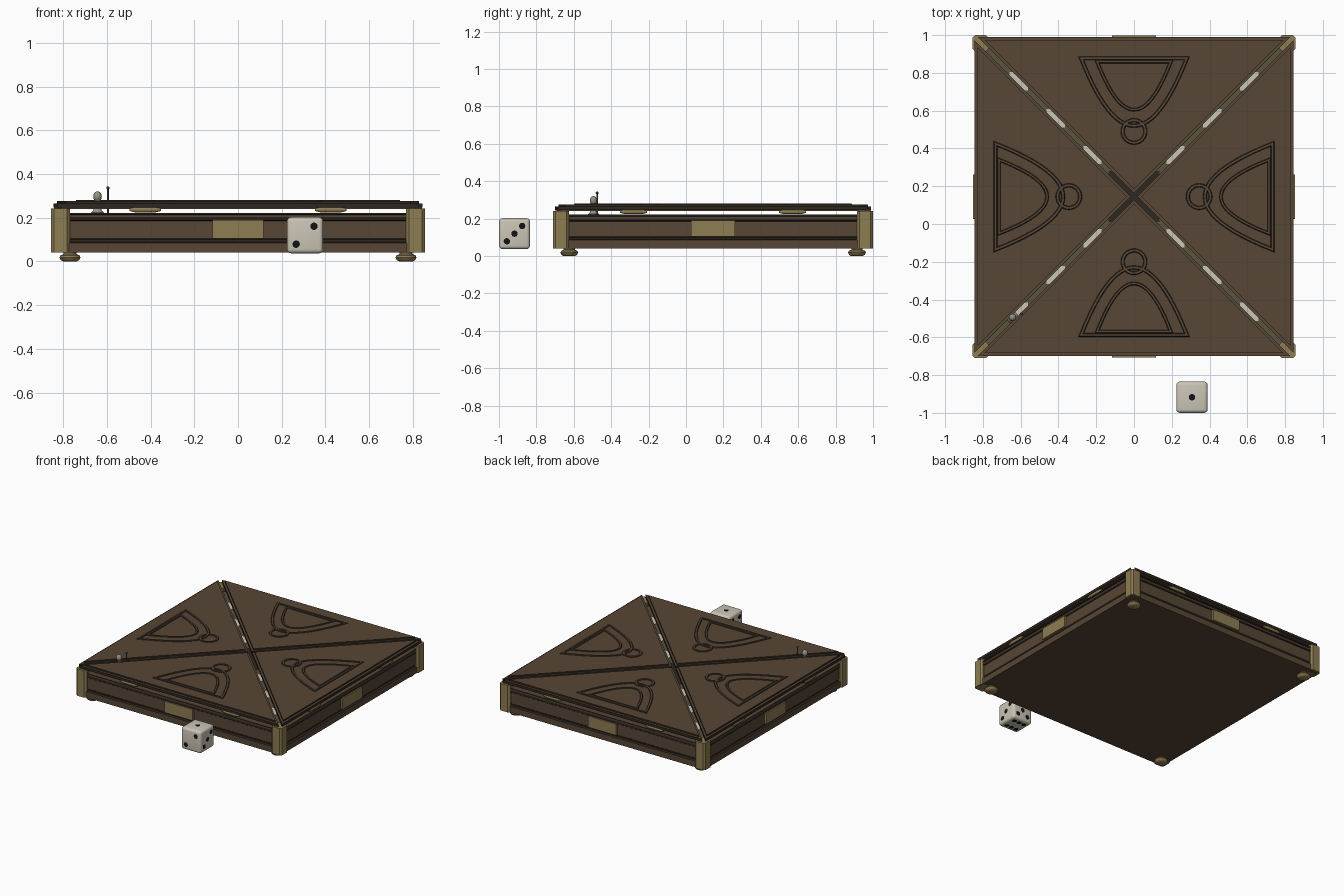
import bpy, bmesh, math
from mathutils import Vector, Matrix

if "Cube" in bpy.data.objects:
    bpy.data.objects.remove(bpy.data.objects["Cube"])

CY = 0.145  # box centre along y


def material(name, rgb):
    m = bpy.data.materials.new(name)
    m.use_nodes = True
    m.diffuse_color = (*rgb, 1)
    b = m.node_tree.nodes["Principled BSDF"]
    b.inputs["Base Color"].default_value = (*rgb, 1)
    b.inputs["Roughness"].default_value = 0.7
    return m


WOOD = material("brown wood", (0.095, 0.062, 0.036))
DARK = material("dark wood", (0.028, 0.02, 0.014))
BRASS = material("brass", (0.27, 0.205, 0.085))
CREAM = material("cream", (0.6, 0.56, 0.47))
BLACK = material("black", (0.006, 0.006, 0.006))
FELT = material("olive board", (0.1, 0.085, 0.05))
PEWTER = material("pewter", (0.3, 0.28, 0.22))


def finish(name, bm, mats, loc=(0, 0, 0), turn=0, smooth=False):
    bmesh.ops.recalc_face_normals(bm, faces=bm.faces)
    me = bpy.data.meshes.new(name)
    bm.to_mesh(me)
    bm.free()
    ob = bpy.data.objects.new(name, me)
    bpy.context.collection.objects.link(ob)
    for m in mats:
        me.materials.append(m)
    ob.location = loc
    ob.rotation_euler.z = turn
    if smooth:
        bpy.ops.object.select_all(action="DESELECT")
        ob.select_set(True)
        bpy.context.view_layer.objects.active = ob
        bpy.ops.object.shade_smooth_by_angle(angle=math.radians(40))
    return ob


def box(name, mat, centre, size, turn=0, bevel=0, segments=1, upright=False):
    # centre is relative to the box centre and turned around it
    bm = bmesh.new()
    bmesh.ops.create_cube(bm, size=1)
    bmesh.ops.scale(bm, vec=size, verts=bm.verts)
    if bevel:
        edges = [e for e in bm.edges if not upright or
                 abs(e.verts[0].co.z - e.verts[1].co.z) > 0.001]
        bmesh.ops.bevel(bm, geom=edges, offset=bevel, segments=segments,
                        profile=0.5, affect="EDGES")
    bmesh.ops.translate(bm, vec=centre, verts=bm.verts)
    return finish(name, bm, [mat], (0, CY, 0), turn, segments > 1)


def loft(name, mats, rings, loc, sides, rule=None, matrix=None, turn=0):
    # rings of (radius, height), capped at both ends
    bm = bmesh.new()
    rows = []
    for r, z in rings:
        a = [2 * math.pi * (i + 0.5) / sides for i in range(sides)]
        rows.append([bm.verts.new((r * math.cos(t), r * math.sin(t), z)) for t in a])
    for lo, hi in zip(rows, rows[1:]):
        for i in range(sides):
            j = (i + 1) % sides
            bm.faces.new((lo[i], lo[j], hi[j], hi[i]))
    bm.faces.new(rows[0][::-1])
    bm.faces.new(rows[-1])
    if rule:
        for f in bm.faces:
            f.material_index = rule(f.calc_center_median())
    if matrix:
        bmesh.ops.transform(bm, matrix=matrix, verts=bm.verts)
    return finish(name, bm, mats, loc, turn, sides > 4)


def slab(name, mats, pts, z0, z1, turn):
    # flat plate with its own colour on the side walls
    bm = bmesh.new()
    lo = [bm.verts.new((x, y, z0)) for x, y in pts]
    hi = [bm.verts.new((x, y, z1)) for x, y in pts]
    bm.faces.new(lo[::-1])
    bm.faces.new(hi)
    for i in range(len(pts)):
        j = (i + 1) % len(pts)
        bm.faces.new((lo[i], lo[j], hi[j], hi[i])).material_index = 1
    return finish(name, bm, mats, (0, CY, 0), turn)


def ridge(name, pts, z, turn, width=0.012, slope=0.004, height=0.005):
    # closed raised moulding with dark sloping sides
    bm = bmesh.new()
    n = len(pts)
    loops = []
    for i in range(n):
        p, a, b = (Vector(pts[k % n]) for k in (i, i - 1, i + 1))
        d1, d2 = (p - a).normalized(), (b - p).normalized()
        n1, n2 = Vector((d1.y, -d1.x)), Vector((d2.y, -d2.x))
        m = (n1 + n2).normalized()
        m /= max(m.dot(n1), 0.4)
        h = width / 2
        loops.append([bm.verts.new((*(p + m * o), z + t)) for o, t in
                      ((h + slope, 0), (h, height), (-h, height), (-h - slope, 0))])
    for i in range(n):
        a, b = loops[i], loops[(i + 1) % n]
        for k in range(3):
            bm.faces.new((a[k], b[k], b[k + 1], a[k + 1])).material_index = int(k != 1)
    return finish(name, bm, [WOOD, DARK], (0, CY, 0), turn)


def triangle(outer, gap):
    g = gap * math.sqrt(2)
    return [(0, -g), (g - outer, -outer), (outer - g, -outer)]


def arch(half, base, apex, steps=24):
    us = [half * (2 * i / steps - 1) for i in range(steps + 1)]
    return [(u, -(apex + (base - apex) * (u / half) ** 2)) for u in us]


# Moulded square case
profile = [(0.845, 0.04), (0.845, 0.085), (0.832, 0.09), (0.832, 0.1), (0.836, 0.104),
           (0.836, 0.186), (0.842, 0.19), (0.842, 0.2), (0.838, 0.202), (0.838, 0.212),
           (0.842, 0.214), (0.842, 0.222), (0.8, 0.222), (0.8, 0.208)]
loft("case", [WOOD, DARK], [(r * math.sqrt(2), z) for r, z in profile], (0, CY, 0), 4,
     lambda c: int(0.085 < c.z < 0.101 or 0.186 < c.z < 0.2 or 0.212 < c.z < 0.2215))

# Inner board with pale tiles on the diagonals
box("board", FELT, (0, 0, 0.211), (1.59, 1.59, 0.006))
box("board_centre", DARK, (0, 0, 0.2145), (0.27, 0.27, 0.003))
for sx in (-1, 1):
    for sy in (-1, 1):
        for d in (0.22, 0.415, 0.61):
            box("pale_tile", CREAM, (sx * d, sy * d, 0.2145), (0.097, 0.097, 0.003))
        # Corner posts and bun feet
        box("corner_post", BRASS, (sx * 0.8125, sy * 0.8125, 0.141), (0.085, 0.085, 0.202),
            bevel=0.013, upright=True)
        loft("foot", [BRASS], [(0.03, 0), (0.042, 0.006), (0.048, 0.018), (0.044, 0.028),
                               (0.03, 0.034), (0.03, 0.042)],
             (sx * 0.769, CY + sy * 0.769, 0), 24)

# Four sides: lid panel, carved ornament, plaque and hinges
for k in range(4):
    turn = k * math.pi / 2
    slab("lid_panel", [WOOD, DARK], triangle(0.845, 0.012), 0.246, 0.266, turn)
    slab("lid_panel_lip", [WOOD, WOOD], triangle(0.836, 0.016), 0.241, 0.247, turn)
    slab("lid_panel_top", [WOOD, DARK], triangle(0.828, 0.027), 0.266, 0.277, turn)
    ridge("outer_arch", arch(0.28, 0.733, 0.375), 0.277, turn)
    ridge("inner_arch", arch(0.195, 0.715, 0.46), 0.277, turn, 0.01)
    ring = [(0.06 * math.cos(t * math.pi / 16), -0.345 + 0.06 * math.sin(t * math.pi / 16))
            for t in range(32)]
    ridge("ring_ornament", ring, 0.277, turn)
    box("plaque", BRASS, (0, -0.842, 0.148), (0.235, 0.02, 0.084), turn)
    for s in (-1, 1):
        m = Matrix.Translation((s * 0.425, -0.832, 0.237)) @ Matrix.Rotation(math.pi / 2, 4, "Y")
        loft("hinge", [BRASS], [(0.006, -0.072), (0.013, -0.045), (0.013, 0.045), (0.006, 0.072)],
             (0, CY, 0), 16, matrix=m, turn=turn)

# Small figure with a staff, standing in the gap
fig = (-0.643, -0.495, 0)
loft("figure_body", [PEWTER], [(0.03, 0.214), (0.03, 0.224), (0.02, 0.232), (0.012, 0.26),
                               (0.012, 0.275)], fig, 16)
loft("figure_head", [PEWTER], [(0.02 * math.sin(a), 0.297 - 0.024 * math.cos(a))
                               for a in [math.pi * (i + 0.2) / 8.4 for i in range(9)]], fig, 16)
loft("figure_staff", [FELT], [(0.004, 0.214), (0.004, 0.33), (0.008, 0.334), (0.008, 0.34),
                              (0.004, 0.344)], (-0.595, -0.475, 0), 10)

# Die with pips; opposite faces add up to seven
centre, half, o = Vector((0.307, -0.917, 0.12)), 0.0825, 0.041
box("die", CREAM, centre - Vector((0, CY, 0)), (2 * half,) * 3, bevel=0.018, segments=4)
two = [(-o, -o), (o, o)]
four = two + [(-o, o), (o, -o)]
mid = [(0, 0)]
six = four + [(0, -o), (0, o)]
faces = [((0, 0, 1), mid), ((0, -1, 0), two), ((1, 0, 0), two + mid),
         ((-1, 0, 0), four), ((0, 1, 0), four + mid), ((0, 0, -1), six)]
for normal, pips in faces:
    nv = Vector(normal)
    up = Vector((0, 1, 0)) if nv.z else Vector((0, 0, 1))
    side = up.cross(nv)
    rot = nv.to_track_quat("Z", "Y").to_matrix().to_4x4()
    for a, b in pips:
        at = centre + nv * (half - 0.003) + side * a + up * b
        loft("die_pip", [BLACK], [(0.017, 0), (0.017, 0.0035)], at, 16, matrix=rot)
